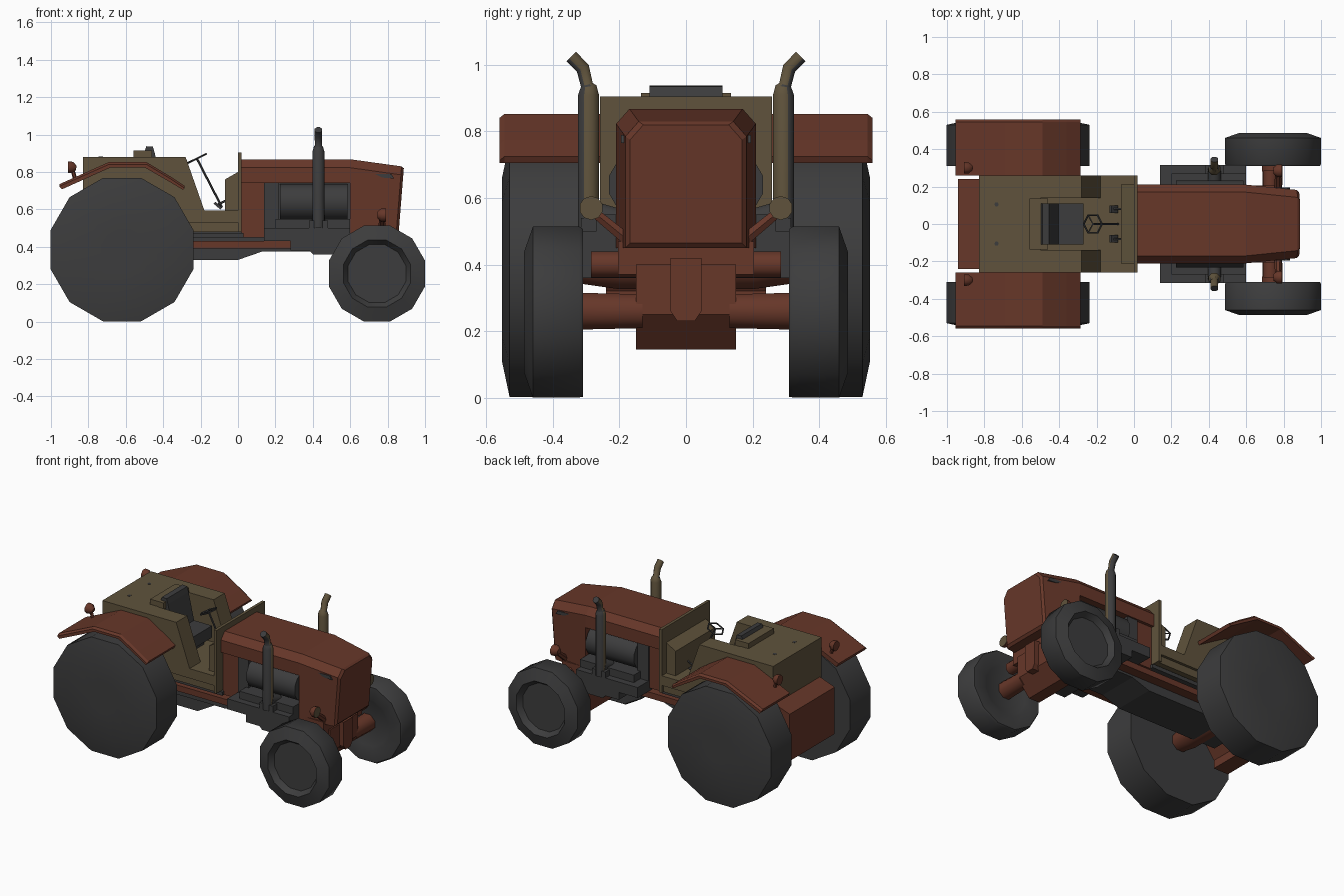
import bpy, bmesh, math
from mathutils import Vector


def material(name, rgb):
    m = bpy.data.materials.new(name)
    m.diffuse_color = (*rgb, 1)
    return m


RED = material("rust red", (0.135, 0.038, 0.022))
TAN = material("olive tan", (0.115, 0.086, 0.045))
GREY = material("dark grey", (0.046, 0.046, 0.047))


def finish(name, bm, mats, mirror=False, smooth=None, rule=None):
    bmesh.ops.recalc_face_normals(bm, faces=bm.faces)
    if rule:
        bm.normal_update()
        for f in bm.faces:
            f.material_index = rule(f)
    me = bpy.data.meshes.new(name)
    bm.to_mesh(me)
    bm.free()
    for m in mats:
        me.materials.append(m)
    if smooth:
        for p in me.polygons:
            p.use_smooth = True
        me.set_sharp_from_angle(angle=math.radians(smooth))
    ob = bpy.data.objects.new(name, me)
    bpy.context.collection.objects.link(ob)
    if mirror:
        mod = ob.modifiers.new("mirror", 'MIRROR')
        mod.use_axis = (False, True, False)
        mod.use_mirror_merge = False
    return ob


def loft(name, rings, mat, mirror=False, smooth=None, rule=None):
    """Skin a list of closed rings and cap both ends."""
    bm = bmesh.new()
    vs = [[bm.verts.new(p) for p in r] for r in rings]
    n = len(vs[0])
    for a, b in zip(vs, vs[1:]):
        for i in range(n):
            bm.faces.new((a[i], a[(i + 1) % n], b[(i + 1) % n], b[i]))
    bm.faces.new(vs[0])
    bm.faces.new(vs[-1][::-1])
    mats = mat if isinstance(mat, list) else [mat]
    return finish(name, bm, mats, mirror, smooth, rule)


def prism(name, pts, y0, y1, mat, mirror=False):
    """Side profile (x, z) extruded between y0 and y1."""
    return loft(name, [[(x, y, z) for x, z in pts] for y in (y0, y1)], mat, mirror)


def box(name, x0, x1, y0, y1, z0, z1, mat, mirror=False):
    return prism(name, [(x0, z0), (x1, z0), (x1, z1), (x0, z1)], y0, y1, mat, mirror)


def tube(name, path, radii, mat, sides=8, mirror=False, rule=None):
    """Round bar through points with one radius per point."""
    path = [Vector(p) for p in path]
    rings = []
    for i, p in enumerate(path):
        d = (path[min(i + 1, len(path) - 1)] - path[max(i - 1, 0)]).normalized()
        ref = Vector((1, 0, 0)) if abs(d.x) < 0.9 else Vector((0, 0, 1))
        u = d.cross(ref).normalized()
        v = d.cross(u)
        rings.append([p + radii[i] * (u * math.cos(a) + v * math.sin(a))
                      for a in (math.tau * (k + 0.5) / sides for k in range(sides))])
    return loft(name, rings, mat, mirror, 50, rule)


def wheel(name, x, z, profile):
    """Twelve sided wheel from (radius, y) profile, with a flat at the bottom."""
    rings = []
    for r, y in profile:
        big = r / math.cos(math.pi / 12)
        rings.append([(x + big * math.cos(a), y, z + big * math.sin(a))
                      for a in (math.tau * (k + 0.5) / 12 for k in range(12))])
    loft(name, rings, GREY, True, 35)


# wheels
wheel("rear_wheels", -0.62, 0.385, [(0.2, 0.31), (0.383, 0.31),
                                    (0.383, 0.53), (0.275, 0.553), (0.1, 0.553)])
wheel("front_wheels", 0.743, 0.257, [(0.15, 0.32), (0.17, 0.31), (0.25, 0.31), (0.257, 0.32),
                                     (0.257, 0.46), (0.18, 0.487), (0.155, 0.45), (0.05, 0.45)])


# hood and nose
def section(x, w, top, low, slope=0.0):
    pts = [(-w, low), (-w, top - 0.045), (-w + 0.04, top),
           (w - 0.04, top), (w, top - 0.045), (w, low)]
    return [(x + (z - 0.8) * slope, y, z) for y, z in pts]


loft("hood", [section(0.02, 0.21, 0.868, 0.74), section(0.6, 0.21, 0.868, 0.74)], RED)
loft("nose", [section(0.6, 0.21, 0.868, 0.45), section(0.872, 0.182, 0.83, 0.45, 0.08),
              section(0.885, 0.168, 0.82, 0.465, 0.08)], RED)
box("nose_base", 0.6, 0.78, -0.205, 0.205, 0.37, 0.47, RED)
box("hood_rear_panel", 0.02, 0.14, -0.19, 0.19, 0.45, 0.75, RED)
prism("nose_vents", [(0.73, 0.79), (0.82, 0.79), (0.835, 0.765), (0.77, 0.77)],
      0.185, 0.196, GREY, True)

# engine and side trays
box("engine_block", 0.13, 0.61, -0.14, 0.14, 0.4, 0.75, GREY)
tube("engine_drums", [(0.225, 0.135, 0.64), (0.585, 0.135, 0.64)], [0.1, 0.1], GREY, 12, True)
box("engine_shelves", 0.2, 0.6, 0.1, 0.27, 0.49, 0.55, GREY, True)
prism("side_trays", [(0.14, 0.5), (0.6, 0.5), (0.6, 0.36), (0.4, 0.36), (0.38, 0.38),
                     (0.28, 0.38), (0.28, 0.43), (0.14, 0.43)], 0.1, 0.315, GREY, True)
box("rear_engine_plates", 0.14, 0.22, 0.13, 0.2, 0.5, 0.74, GREY, True)

# exhaust stacks, dark on the outer side
tube("exhaust_stacks", [(0.43, 0.293, 0.5), (0.43, 0.293, 0.91), (0.43, 0.293, 0.935),
                        (0.43, 0.298, 0.94), (0.43, 0.31, 0.99), (0.43, 0.345, 1.025)],
     [0.034, 0.034, 0.026, 0.02, 0.022, 0.022], [TAN, GREY], 8, True,
     lambda f: 1 if f.normal.y > 0.1 else 0)
tube("exhaust_feet", [(0.43, 0.2, 0.53), (0.43, 0.293, 0.56)], [0.04, 0.036], GREY, 8, True)
box("exhaust_bases", 0.38, 0.48, 0.25, 0.315, 0.49, 0.54, GREY, True)

# front axle and steering
prism("axle_bracket", [(0.62, 0.145), (0.7, 0.145), (0.79, 0.25), (0.79, 0.4), (0.62, 0.4)],
      -0.15, 0.15, RED)
loft("axle_pivot", [[(x, -0.046, 0.42), (x, 0.046, 0.42), (x, 0.046, 0.26), (x, 0.026, 0.23),
                     (x, -0.026, 0.23), (x, -0.046, 0.26)] for x in (0.76, 0.82)], RED)
tube("front_axle", [(0.74, 0.13, 0.26), (0.74, 0.33, 0.26)], [0.055, 0.06], RED, 8, True)
tube("steering_link", [(0.73, -0.285, 0.4), (0.73, 0.285, 0.4)], [0.042, 0.042], RED, 8)

# headlights on arms
tube("headlight_arms", [(0.77, 0.17, 0.47), (0.77, 0.28, 0.56)], [0.02, 0.016], RED, 6, True)
tube("headlights", [(0.745, 0.285, 0.57), (0.765, 0.285, 0.57), (0.79, 0.285, 0.57)],
     [0.018, 0.035, 0.036], [RED, TAN], 10, True, lambda f: 1 if f.normal.x > 0.9 else 0)

# chassis
prism("chassis", [(-0.75, 0.33), (0.0, 0.33), (0.13, 0.375), (0.6, 0.375), (0.6, 0.48), (-0.75, 0.48)],
      -0.14, 0.14, GREY)
box("side_bars", -0.4, 0.28, 0.13, 0.205, 0.39, 0.43, RED, True)
box("foot_rails", -0.4, 0.03, 0.13, 0.21, 0.45, 0.475, GREY, True)
prism("rear_block", [(-0.94, 0.265), (-0.94, 0.58), (-0.83, 0.62), (-0.7, 0.62), (-0.7, 0.5), (-0.83, 0.32), (-0.83, 0.265)],
      -0.24, 0.24, RED)
tube("rear_axle", [(-0.62, -0.33, 0.4), (-0.62, -0.2, 0.4), (-0.62, 0.2, 0.4), (-0.62, 0.33, 0.4)],
     [0.06, 0.08, 0.08, 0.06], RED, 8)

# cab body with central seat well
prism("cab_sides", [(-0.83, 0.6), (-0.83, 0.88), (-0.28, 0.88), (-0.18, 0.595), (0.0, 0.595),
                    (0.02, 0.53), (-0.3, 0.53)], 0.14, 0.258, TAN, True)
box("cab_back", -0.83, -0.5, -0.14, 0.14, 0.6, 0.88, TAN)
box("cab_floor", -0.6, 0.0, -0.14, 0.14, 0.5, 0.595, TAN)
box("sill", -0.7, 0.02, -0.24, 0.24, 0.48, 0.535, TAN)
box("seat_rim", -0.56, -0.46, -0.135, 0.135, 0.87, 0.915, TAN)
tube("cab_bolts", [(-0.735, 0.105, 0.87), (-0.735, 0.105, 0.882)], [0.012, 0.012], GREY, 6, True)

# dash and firewall
box("firewall", 0.0, 0.02, -0.258, 0.258, 0.48, 0.905, TAN)
prism("dash", [(-0.07, 0.59), (-0.07, 0.76), (0.0, 0.8), (0.01, 0.59)], -0.21, 0.21, TAN)

# seat
box("seat_cushion", -0.5, -0.27, -0.11, 0.11, 0.64, 0.72, GREY)
box("seat_base", -0.46, -0.31, -0.08, 0.08, 0.58, 0.65, GREY)
prism("seat_back", [(-0.46, 0.68), (-0.5, 0.91), (-0.49, 0.938), (-0.455, 0.935), (-0.445, 0.9),
                    (-0.4, 0.7)], -0.11, 0.11, GREY)

# steering wheel, column and pedals
centre = Vector((-0.22, 0, 0.872))
along = Vector((0.9, 0, 0.44))
rim = [centre + 0.055 * (along * math.cos(k * math.tau / 6) + Vector((0, 1, 0)) * math.sin(k * math.tau / 6))
       for k in range(6)]
for k in range(6):
    tube("steering_rim", [rim[k], rim[(k + 1) % 6]], [0.005, 0.005], GREY, 6)
    if k % 2 == 0:
        tube("steering_spoke", [centre, rim[k]], [0.004, 0.004], GREY, 4)
tube("steering_column", [centre, (-0.085, 0, 0.61)], [0.006, 0.006], GREY, 6)
prism("pedals", [(-0.13, 0.63), (-0.12, 0.64), (-0.085, 0.61), (-0.095, 0.6)], 0.06, 0.1, GREY, True)
tube("pedal_arms", [(-0.11, 0.08, 0.625), (-0.06, 0.08, 0.65)], [0.006, 0.006], GREY, 5, True)

# fenders
top = [(-0.955, 0.735), (-0.69, 0.853), (-0.49, 0.853), (-0.36, 0.775), (-0.285, 0.725)]
under = [(-0.295, 0.705), (-0.37, 0.75), (-0.5, 0.825), (-0.68, 0.825), (-0.94, 0.708)]
loft("fenders", [[(x, y, z - d) for x, z in top] + [(x, y, z) for x, z in under]
                 for y, d in ((0.258, 0), (0.545, 0), (0.56, 0.012))], RED, True)

# rear lamps
tube("rear_lamp_stems", [(-0.87, 0.3, 0.76), (-0.89, 0.3, 0.83)], [0.011, 0.011], RED, 6, True)
tube("rear_lamps", [(-0.91, 0.3, 0.825), (-0.885, 0.3, 0.825), (-0.865, 0.3, 0.82)],
     [0.034, 0.032, 0.014], RED, 8, True)
